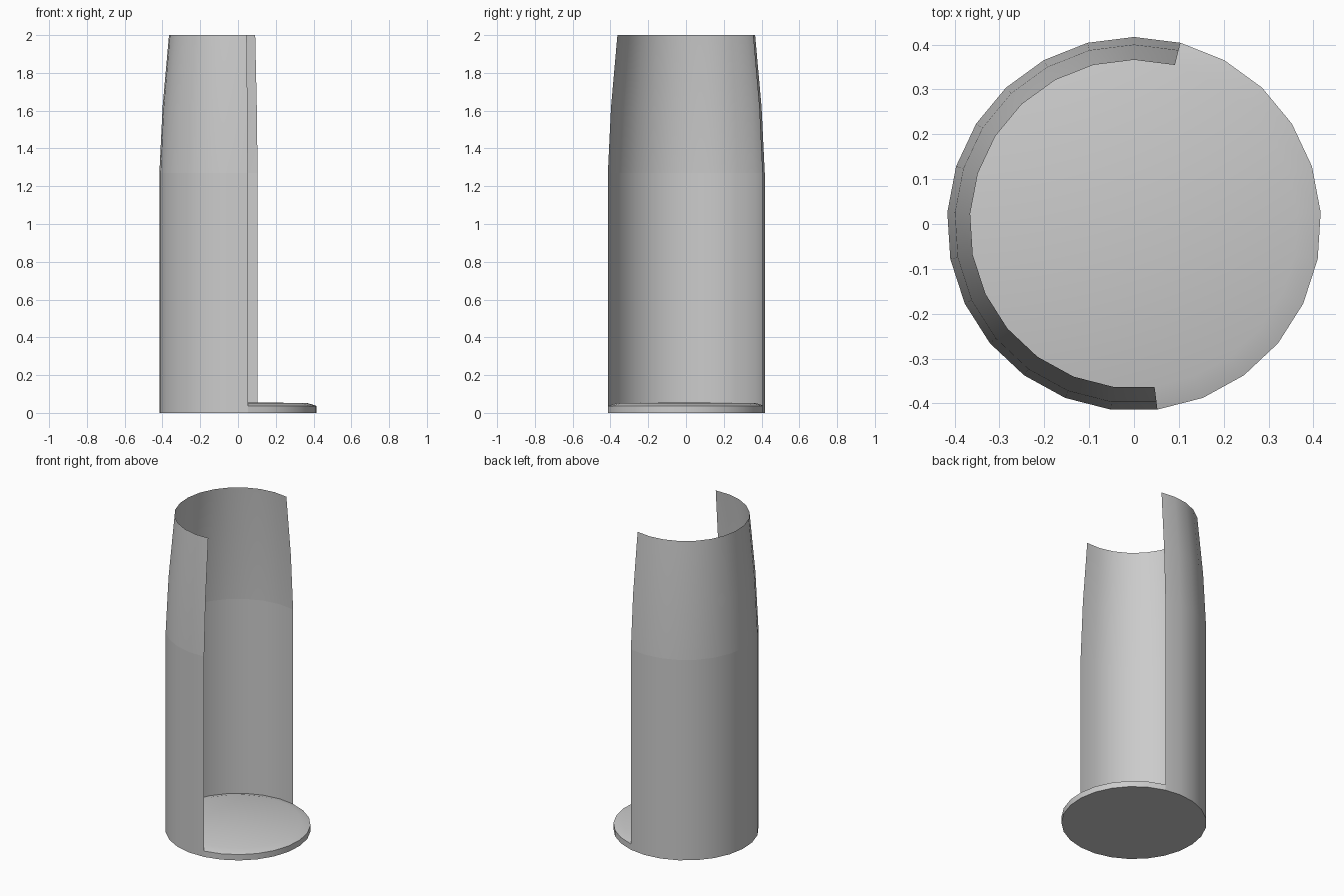
import bpy, bmesh
from math import sin, cos, radians

if "Cube" in bpy.data.objects:
    bpy.data.objects.remove(bpy.data.objects["Cube"])

SIDES = 25
STEP = 360 / SIDES
START = 90 - STEP          # open edge of the wall at the back
WALL = 14                  # wall segments, the remaining ones are open
R = 0.417


def sweep(bm, profile, first, count):
    """Turn (radius, z) points around z, outward facing; radius 0 makes a fan."""
    rings = []
    for r, z in profile:
        if r == 0:
            rings.append([bm.verts.new((0, 0, z))] * (count + 1))
        else:
            angles = [radians(START + STEP * (first + i)) for i in range(count + 1)]
            rings.append([bm.verts.new((r * cos(a), r * sin(a), z)) for a in angles])
    for low, high in zip(rings, rings[1:]):
        for i in range(count):
            quad = [low[i], low[i + 1], high[i + 1], high[i]]
            bm.faces.new(list(dict.fromkeys(quad)))


def finish(name, bm):
    bmesh.ops.remove_doubles(bm, verts=bm.verts, dist=1e-5)
    mesh = bpy.data.meshes.new(name)
    bm.to_mesh(mesh)
    bm.free()
    obj = bpy.data.objects.new(name, mesh)
    bpy.context.collection.objects.link(obj)
    bpy.ops.object.select_all(action='DESELECT')
    obj.select_set(True)
    bpy.context.view_layer.objects.active = obj
    bpy.ops.object.shade_smooth_by_angle(angle=radians(30))


# Thin open wall: straight lower part
bm = bmesh.new()
sweep(bm, [(R, 0), (R, 1.27)], 0, WALL)
finish("lower_wall", bm)

# Tapering upper part of the wall
bm = bmesh.new()
sweep(bm, [(R, 1.27), (0.4, 1.62), (0.366, 2.0)], 0, WALL)
finish("upper_wall", bm)

# Base disc: flat bottom, softly domed top, rim only where the wall is open
bm = bmesh.new()
sweep(bm, [(0, 0), (R, 0)], 0, SIDES)
sweep(bm, [(R, 0), (R, 0.037)], WALL, SIDES - WALL)
sweep(bm, [(R, 0.037), (0.365, 0.053), (0, 0.055)], 0, SIDES)
finish("base", bm)
